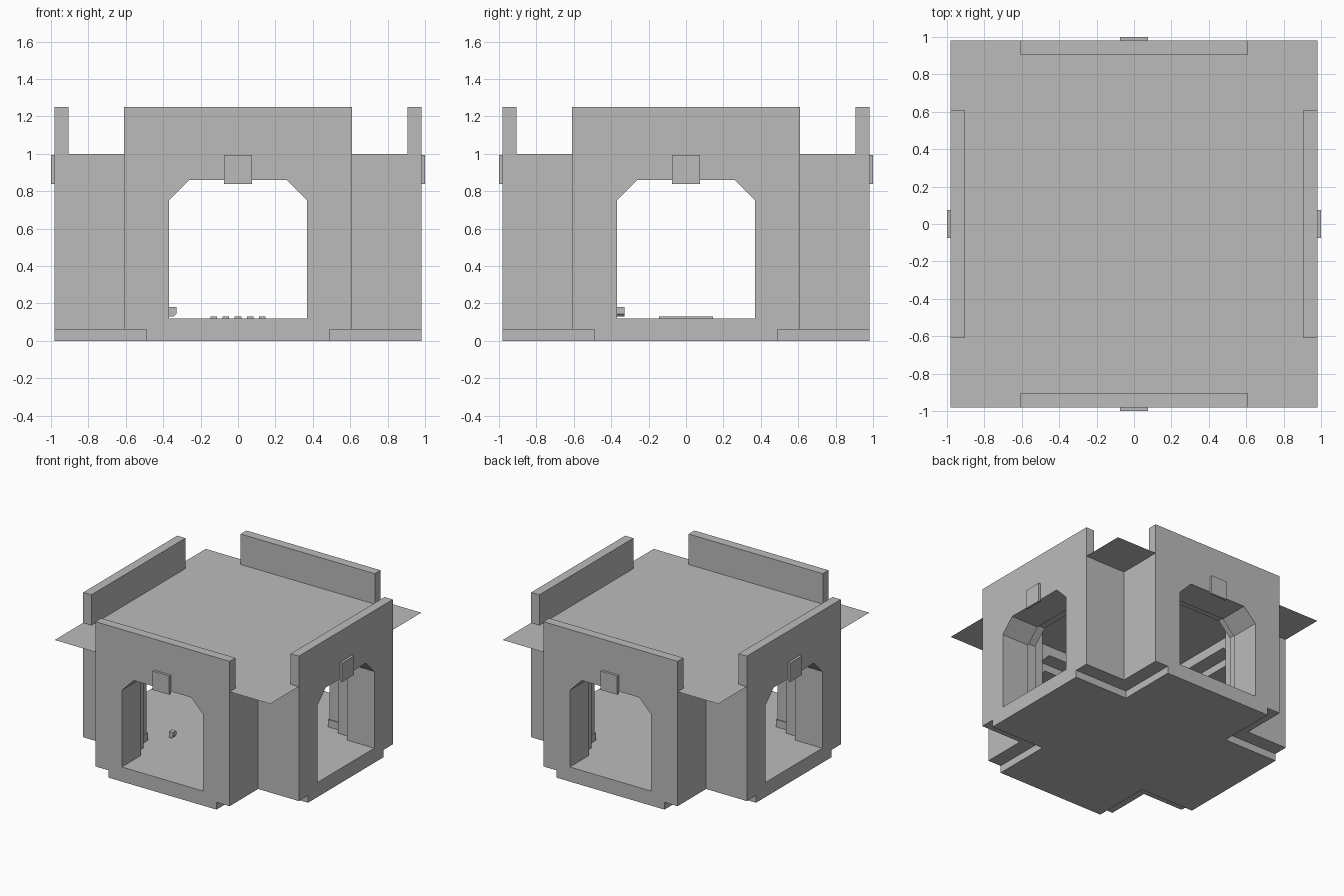
import bpy, bmesh, math
from mathutils import Matrix

cube = bpy.data.objects.get("Cube")
if cube:
    bpy.data.objects.remove(cube, do_unlink=True)

grey = bpy.data.materials.new("plain_grey")
grey.use_nodes = True
grey.diffuse_color = (0.5, 0.5, 0.5, 1)
grey.node_tree.nodes["Principled BSDF"].inputs["Base Color"].default_value = (0.5, 0.5, 0.5, 1)

HALL, ARM, END = 0.49, 0.61, 0.98   # inner half width, wing half width, outer reach
FLOOR, ROOF, TOP = 0.12, 1.0, 1.25


def finish(name, bm, turn=0):
    bmesh.ops.rotate(bm, verts=bm.verts, matrix=Matrix.Rotation(turn * math.pi / 2, 3, 'Z'))
    bmesh.ops.recalc_face_normals(bm, faces=bm.faces)
    mesh = bpy.data.meshes.new(name)
    bm.to_mesh(mesh)
    bm.free()
    mesh.materials.append(grey)
    obj = bpy.data.objects.new(name, mesh)
    bpy.context.collection.objects.link(obj)
    return obj


def prism(name, points, axis, start, end, turn=0):
    """Extrude a flat outline along y or z."""
    bm = bmesh.new()
    place = (lambda a, b: (a, start, b)) if axis == 'y' else (lambda a, b: (a, b, start))
    face = bm.faces.new([bm.verts.new(place(a, b)) for a, b in points])
    new = bmesh.ops.extrude_face_region(bm, geom=[face])["geom"]
    move = (0, end - start, 0) if axis == 'y' else (0, 0, end - start)
    bmesh.ops.translate(bm, vec=move, verts=[v for v in new if isinstance(v, bmesh.types.BMVert)])
    return finish(name, bm, turn)


def box(name, x, y, z, turn=0):
    outline = [(x[0], y[0]), (x[1], y[0]), (x[1], y[1]), (x[0], y[1])]
    return prism(name, outline, 'z', z[0], z[1], turn)


def cross(a, b):
    """Plus-shaped plan with arm half width a and reach b."""
    quarter = [(a, -b), (a, -a), (b, -a)]
    plan = []
    for _ in range(4):
        plan += quarter
        quarter = [(-y, x) for x, y in quarter]
    return plan


def archway(name, half, head, top, y0, y1, turn):
    """Wall across a wing with a chamfered doorway."""
    cut = 0.11
    side = [(ARM, top), (ARM, FLOOR), (half, FLOOR), (half, head - cut), (half - cut, head)]
    outline = side + [(-x, z) for x, z in reversed(side)]
    return prism(name, outline, 'y', y0, y1, turn)


# Floor in two steps, and the flat roof sheet
prism("plinth", cross(HALL, END), 'z', 0, 0.06)
prism("floor", cross(ARM, END), 'z', 0.06, FLOOR)
bm = bmesh.new()
bmesh.ops.create_grid(bm, x_segments=1, y_segments=1, size=END,
                      matrix=Matrix.Translation((0, 0, ROOF)))
finish("roof", bm)

# Four matching wings and corners
for turn, side in enumerate(("front", "left", "back", "right")):
    archway(side + "_facade", 0.37, 0.86, TOP, -END, -0.905, turn)
    archway(side + "_door_lining", 0.37, 0.86, ROOF - 0.002, -0.905, -0.73, turn)
    archway(side + "_inner_arch", 0.43, 0.92, ROOF - 0.002, -0.73, -ARM, turn)
    box(side + "_door_sign", (-0.075, 0.075), (-END, -1.0), (0.84, 0.995), turn)
    box(side + "_corner_post", (HALL, ARM), (-ARM, -HALL), (FLOOR, ROOF - 0.002), turn)
    box(side + "_corner_skirting", (HALL - 0.01, ARM - 0.01), (-ARM + 0.01, -HALL + 0.01),
        (FLOOR, 0.18), turn)

# Floor grate and small fitting
for i in range(-2, 3):
    box("grate_bar", (i * 0.065 - 0.018, i * 0.065 + 0.018), (-0.145, 0.145), (FLOOR, 0.13))
prism("floor_fitting", [(-0.37, 0.13), (-0.345, 0.13), (-0.33, 0.145), (-0.33, 0.18), (-0.37, 0.18)],
      'y', -0.37, -0.33)
